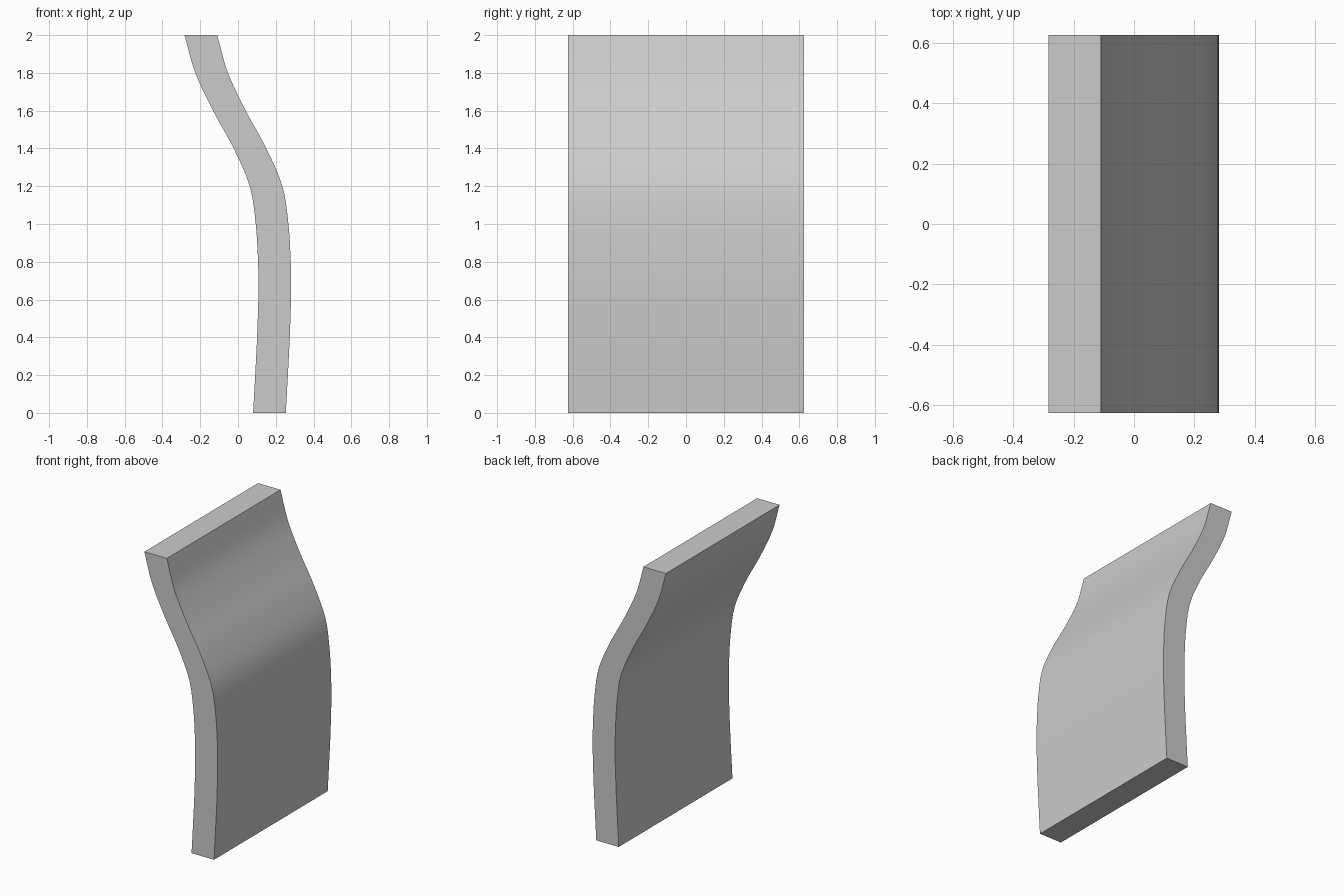
import bpy
import bmesh
import math
from mathutils import Vector

cube = bpy.data.objects.get("Cube")
if cube:
    bpy.data.objects.remove(cube, do_unlink=True)

WIDTH, THICKNESS, STEPS = 1.25, 0.173, 5

# Outer edge of the bent panel, as (x, z)
EDGE = [(0.253, 0), (0.264, 0.2), (0.274, 0.4), (0.281, 0.63), (0.279, 0.8),
        (0.267, 1.0), (0.235, 1.2), (0.15, 1.4), (0.041, 1.6),
        (-0.053, 1.8), (-0.11, 2.0)]


def smooth_path(points, steps):
    """Smooth curve through the points."""
    p = [Vector(q) for q in points]
    p = [2 * p[0] - p[1]] + p + [2 * p[-1] - p[-2]]
    path = []
    for a, b, c, d in zip(p, p[1:], p[2:], p[3:]):
        for i in range(steps):
            t = i / steps
            path.append(b + (c - a) * t / 2
                        + (2 * a - 5 * b + 4 * c - d) * t ** 2 / 2
                        + (3 * b - a - 3 * c + d) * t ** 3 / 2)
    return path + [p[-2]]


# Closed cross-section: outer edge up, inner edge back down
outer = smooth_path(EDGE, STEPS)
inner = [Vector((p.x - THICKNESS, p.y)) for p in reversed(outer)]

# Extrude the cross-section along y
bm = bmesh.new()
face = bm.faces.new([bm.verts.new((p.x, -WIDTH / 2, p.y)) for p in outer + inner])
side = bmesh.ops.extrude_face_region(bm, geom=[face])
moved = [v for v in side["geom"] if isinstance(v, bmesh.types.BMVert)]
bmesh.ops.translate(bm, verts=moved, vec=(0, WIDTH, 0))
bmesh.ops.recalc_face_normals(bm, faces=bm.faces)
mesh = bpy.data.meshes.new("curved_panel")
bm.to_mesh(mesh)
bm.free()

panel = bpy.data.objects.new("curved_panel", mesh)
bpy.context.collection.objects.link(panel)

# Plain grey finish
grey = bpy.data.materials.new("light_grey")
grey.use_nodes = True
grey.diffuse_color = (0.6, 0.6, 0.6, 1)
grey.node_tree.nodes["Principled BSDF"].inputs["Base Color"].default_value = (0.6, 0.6, 0.6, 1)
mesh.materials.append(grey)

# Smooth bends, sharp rims
bpy.ops.object.select_all(action="DESELECT")
panel.select_set(True)
bpy.context.view_layer.objects.active = panel
bpy.ops.object.shade_smooth_by_angle(angle=math.radians(30))
